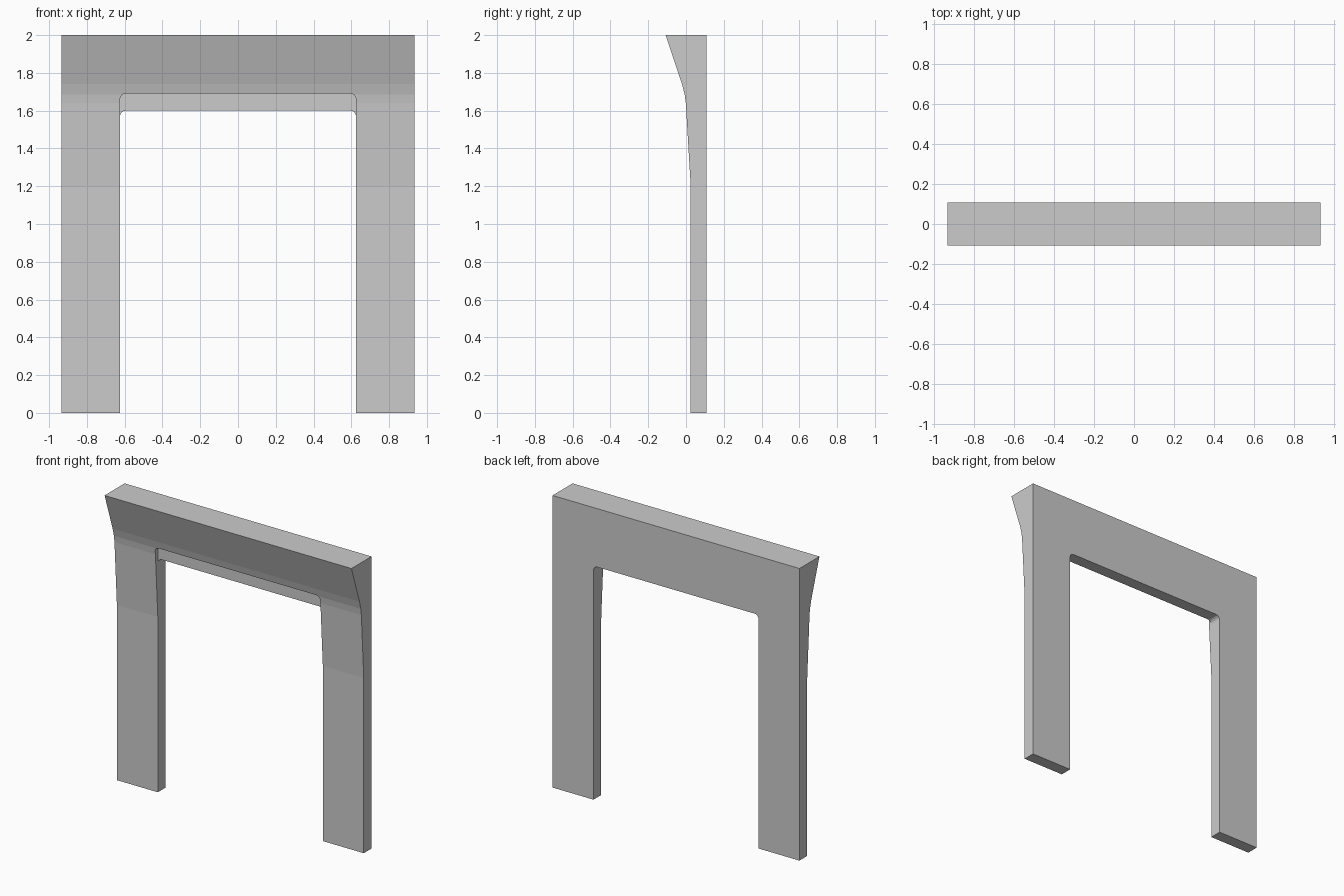
import bpy, bmesh
from math import sin, cos, pi

if "Cube" in bpy.data.objects:
    bpy.data.objects.remove(bpy.data.objects["Cube"])

HALF_W, BACK, PLATE = 0.935, 0.108, 0.025   # half width, back plane, leg front plane
OPEN = 0.625                                # half width of the opening


def prism(name, pts, axis, a, b):
    """Extrude a 2D outline along x (pts are y,z) or along y (pts are x,z)."""
    bm = bmesh.new()
    place = (lambda p, t: (t, p[0], p[1])) if axis == 'x' else (lambda p, t: (p[0], t, p[1]))
    face = bm.faces.new([bm.verts.new(place(p, a)) for p in pts])
    new = bmesh.ops.extrude_face_region(bm, geom=[face])['geom']
    shift = (b - a, 0, 0) if axis == 'x' else (0, b - a, 0)
    bmesh.ops.translate(bm, vec=shift, verts=[v for v in new if isinstance(v, bmesh.types.BMVert)])
    bmesh.ops.recalc_face_normals(bm, faces=bm.faces)
    mesh = bpy.data.meshes.new(name)
    bm.to_mesh(mesh)
    bm.free()
    ob = bpy.data.objects.new(name, mesh)
    bpy.context.collection.objects.link(ob)
    return ob


def door_outline(top, r=0.03, n=4):
    """Opening outline with rounded upper corners."""
    right = [(OPEN - r + r * cos(i * pi / 2 / n), top - r + r * sin(i * pi / 2 / n))
             for i in range(n + 1)]
    left = [(-x, z) for x, z in reversed(right)]
    return [(OPEN, -0.2)] + right + left + [(-OPEN, -0.2)]


def cut(target, cutter):
    cutter.hide_render = True
    mod = target.modifiers.new('opening', 'BOOLEAN')
    mod.operation, mod.solver, mod.object = 'DIFFERENCE', 'EXACT', cutter
    bpy.context.view_layer.objects.active = target
    bpy.ops.object.modifier_apply(modifier=mod.name)
    bpy.data.objects.remove(cutter)


# Surround: side profile flaring forward at the top
profile = [(BACK, 0), (PLATE, 0), (PLATE, 1.2), (-0.001, 1.64), (-0.007, 1.685),
           (-0.021, 1.74), (-BACK, 2), (BACK, 2)]
surround = prism('door_surround', profile, 'x', -HALF_W, HALF_W)

# Opening through the whole depth, then the taller rebate in front
cut(surround, prism('opening_cutter', door_outline(1.60), 'y', -0.5, 0.5))
cut(surround, prism('rebate_cutter', door_outline(1.69), 'y', -0.5, PLATE))
